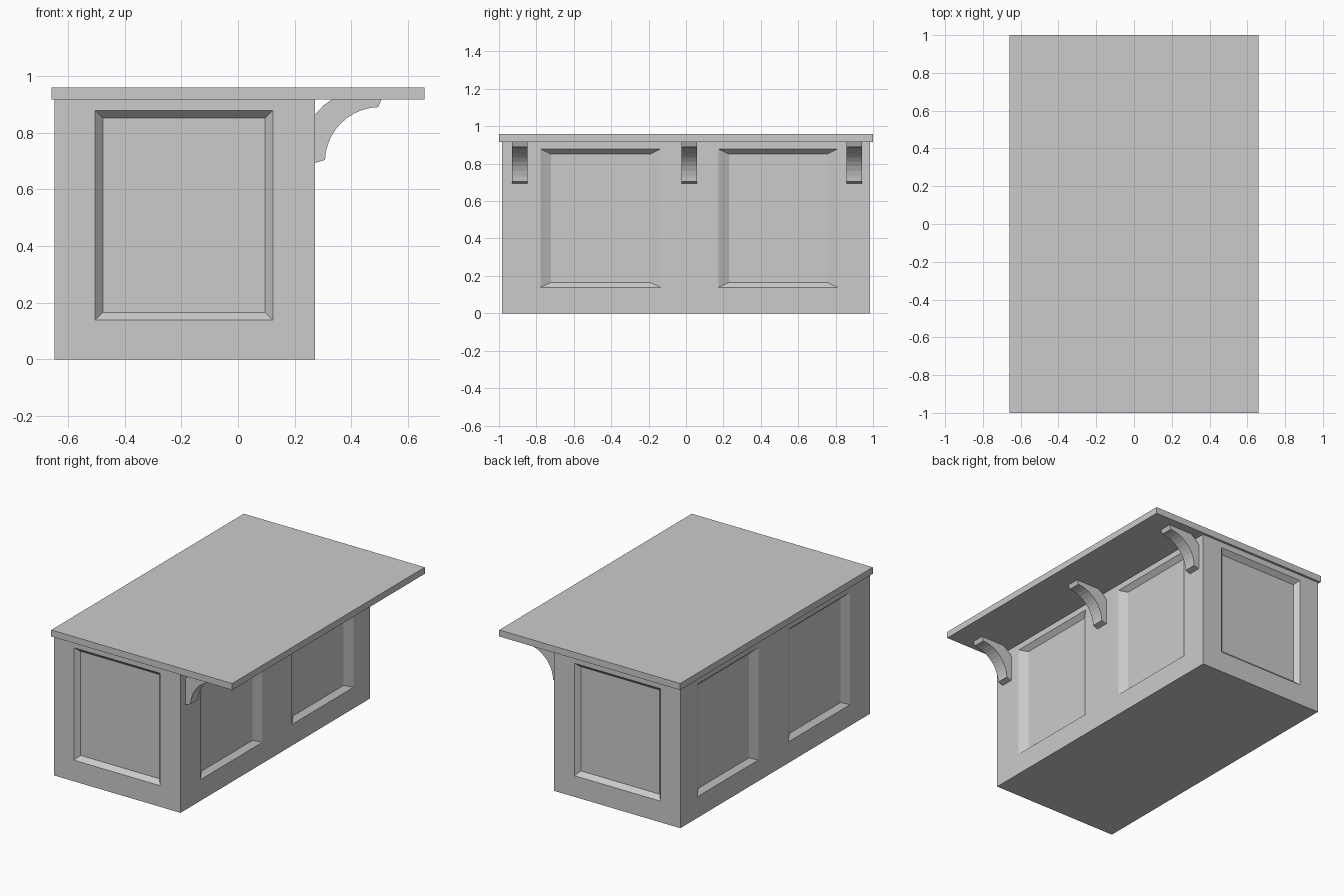
import bpy, bmesh, math

if "Cube" in bpy.data.objects:
    bpy.data.objects.remove(bpy.data.objects["Cube"])

X0, X1, Y, H = -0.648, 0.271, 0.984, 0.917   # cabinet extents
TOP = 0.96
ZS = [0, 0.139, 0.878, H]                    # panel rows


def finish(bm, name):
    bmesh.ops.remove_doubles(bm, verts=bm.verts, dist=1e-5)
    edges = [e for e in bm.edges if e.is_boundary]
    if edges:
        bmesh.ops.holes_fill(bm, edges=edges, sides=0)
    bmesh.ops.recalc_face_normals(bm, faces=bm.faces)
    mesh = bpy.data.meshes.new(name)
    bm.to_mesh(mesh)
    bm.free()
    obj = bpy.data.objects.new(name, mesh)
    bpy.context.collection.objects.link(obj)
    return obj


def paneled_side(bm, us, inset_u, inset_z, depth, place):
    """Grid wall; odd columns of the middle row become recessed panels."""
    def face(pts):
        bm.faces.new([bm.verts.new(place(*p)) for p in pts])

    def rect(a, b, c, d, t):
        return [(a, c, t), (b, c, t), (b, d, t), (a, d, t)]

    for i in range(len(us) - 1):
        for j in range(3):
            a, b, c, d = us[i], us[i + 1], ZS[j], ZS[j + 1]
            outer = rect(a, b, c, d, 0)
            if i % 2 == 0 or j != 1:
                face(outer)
                continue
            inner = rect(a + inset_u, b - inset_u, c + inset_z, d - inset_z, depth)
            face(inner)
            for k in range(4):
                n = (k + 1) % 4
                face([outer[k], outer[n], inner[n], inner[k]])


# Cabinet with recessed panels on all four sides
bm = bmesh.new()
end_cols = [X0, -0.504, 0.123, X1]
long_cols = [-Y, -0.778, -0.136, 0.174, 0.81, Y]
for s in (-1, 1):
    paneled_side(bm, end_cols, 0.027, 0.027, 0.03,
                 lambda u, z, d: (u, s * (Y - d), z))
for x, s in ((X0, 1), (X1, -1)):
    paneled_side(bm, long_cols, 0.056, 0.027, 0.03,
                 lambda u, z, d: (x + s * d, u, z))
finish(bm, "cabinet")

# Countertop
bm = bmesh.new()
bmesh.ops.create_cube(bm, size=1)
for v in bm.verts:
    v.co = (v.co.x * 1.316, v.co.y * 2, (H + TOP) / 2 + v.co.z * (TOP - H))
finish(bm, "countertop")


# Curved support brackets under the overhang
def arc(r, a0, a1, n):
    cx, cz = 0.5, 0.697
    angles = [math.radians(a0 + (a1 - a0) * i / n) for i in range(n + 1)]
    return [(cx + r * math.cos(a), cz + r * math.sin(a)) for a in angles]


profile = [(X1, 0.693)] + arc(0.193, 178, 91.5, 10) + [(0.506, H), (0.333, H)]
profile += arc(0.281, 128.5, 141, 2)[1:-1] + [(X1, 0.863)]
for name, y in (("front", -0.89), ("middle", 0.017), ("back", 0.9)):
    bm = bmesh.new()
    base = bm.faces.new([bm.verts.new((px, y - 0.0415, pz)) for px, pz in profile])
    ext = bmesh.ops.extrude_face_region(bm, geom=[base], use_keep_orig=True)
    moved = [g for g in ext["geom"] if isinstance(g, bmesh.types.BMVert)]
    bmesh.ops.translate(bm, vec=(0, 0.083, 0), verts=moved)
    finish(bm, name + "_bracket")
